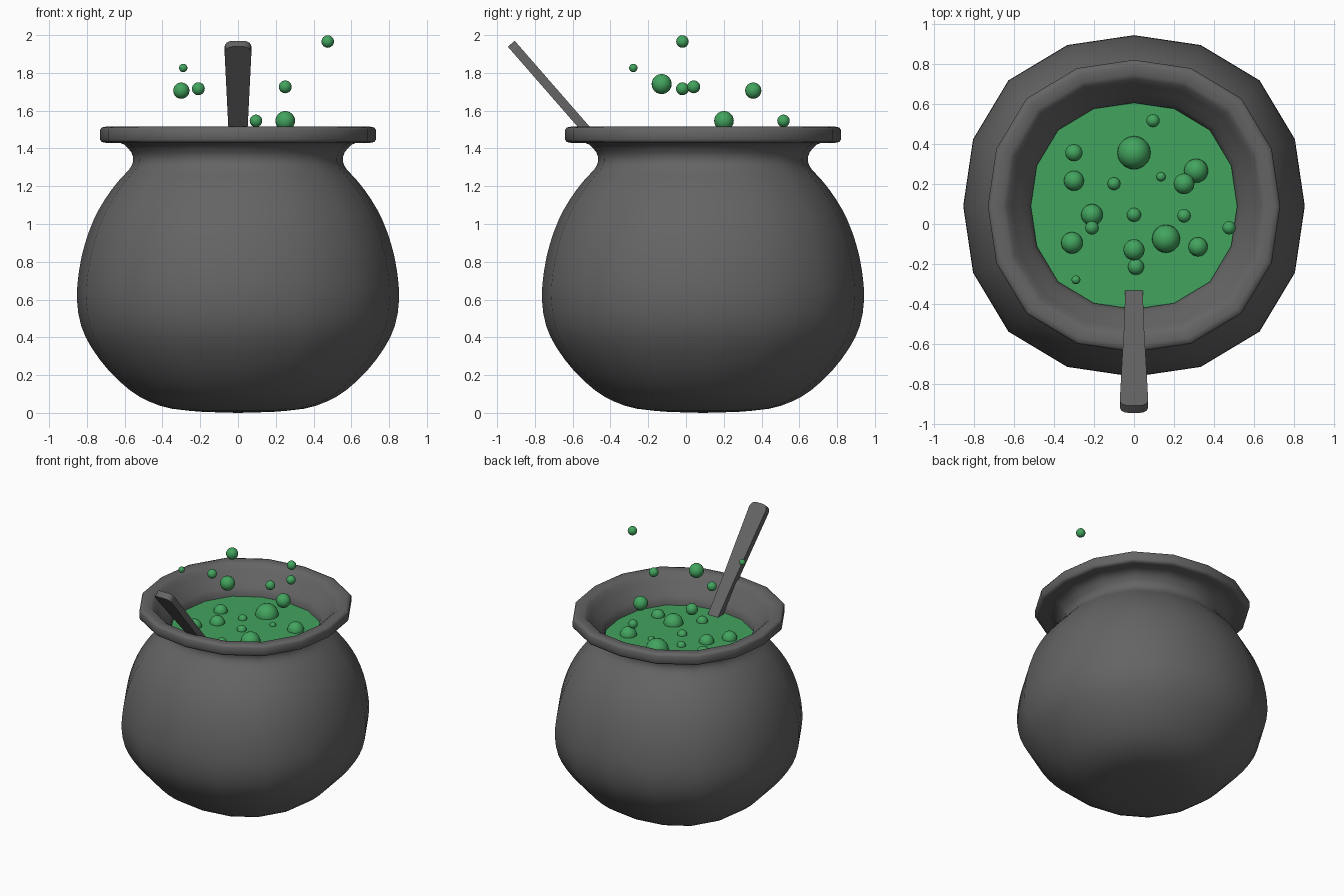
import bpy, bmesh, math
from mathutils import Vector

if "Cube" in bpy.data.objects:
    bpy.data.objects.remove(bpy.data.objects["Cube"])

CY = 0.09        # pot axis in y
LEVEL = 1.31     # liquid surface height
SIDES = 16


def material(name, rgb):
    m = bpy.data.materials.new(name)
    m.diffuse_color = (*rgb, 1)
    m.use_nodes = True
    m.node_tree.nodes["Principled BSDF"].inputs["Base Color"].default_value = m.diffuse_color
    return m


def finish(name, bm, mat, angle=40):
    bmesh.ops.recalc_face_normals(bm, faces=bm.faces)
    me = bpy.data.meshes.new(name)
    bm.to_mesh(me)
    bm.free()
    ob = bpy.data.objects.new(name, me)
    bpy.context.collection.objects.link(ob)
    me.materials.append(mat)
    bpy.ops.object.select_all(action='DESELECT')
    ob.select_set(True)
    bpy.context.view_layer.objects.active = ob
    bpy.ops.object.shade_smooth_by_angle(angle=math.radians(angle))
    return ob


def ring(bm, r, z):
    """16-sided ring, slightly fuller on the diagonals."""
    out = []
    for i in range(SIDES):
        a = math.tau * i / SIDES
        k = r * (1 + 0.02 * (1 - math.cos(4 * a)))
        out.append(bm.verts.new((k * math.cos(a), CY + k * math.sin(a), z)))
    return out


def refine(pts):
    """Insert a smooth midpoint between neighbouring profile points."""
    p = [Vector(q) for q in pts]
    out = [p[0]]
    for i in range(len(p) - 1):
        before, after = p[max(i - 1, 0)], p[min(i + 2, len(p) - 1)]
        out += [(9 * (p[i] + p[i + 1]) - before - after) / 16, p[i + 1]]
    return out


green = material("green_brew", (0.055, 0.37, 0.112))
iron = material("dark_iron", (0.128, 0.128, 0.128))

# Pot: outside wall, rolled rim, inside wall down to the liquid
belly = [(0.18, 0.005), (0.35, 0.022), (0.47, 0.06), (0.575, 0.122), (0.685, 0.225),
         (0.775, 0.345), (0.83, 0.46), (0.853, 0.6), (0.842, 0.75), (0.812, 0.89),
         (0.765, 1.02), (0.705, 1.13), (0.635, 1.225), (0.575, 1.29), (0.555, 1.335),
         (0.565, 1.38), (0.60, 1.42)]
rim = [(0.64, 1.435), (0.70, 1.43), (0.722, 1.434),
       (0.73, 1.447), (0.73, 1.498), (0.722, 1.511), (0.70, 1.515), (0.655, 1.513),
       (0.635, 1.50), (0.61, 1.465), (0.575, 1.42), (0.535, 1.37), (0.515, 1.335),
       (0.515, 1.28)]
bm = bmesh.new()
rings = [ring(bm, r, z) for r, z in refine(belly) + rim]
for a, b in zip(rings, rings[1:]):
    for i in range(SIDES):
        j = (i + 1) % SIDES
        bm.faces.new((a[i], a[j], b[j], b[i]))
base = bm.verts.new((0, CY, 0))
for i in range(SIDES):
    bm.faces.new((base, rings[0][(i + 1) % SIDES], rings[0][i]))
finish("cauldron", bm, iron, angle=60)

# Liquid surface
bm = bmesh.new()
bm.faces.new(ring(bm, 0.516, LEVEL))
finish("liquid", bm, green)

# Stirring paddle: tapered bar with a rounded grip end
d = Vector((0, 0.657, -0.753))          # down the handle
n = Vector((0, 0.753, 0.657))           # across its thickness
top = Vector((0, -0.907, 1.97))
outline = [(0.0, 0.03), (0.004, 0.047), (0.014, 0.061), (0.028, 0.068), (0.042, 0.071),
           (0.60, 0.05), (0.95, 0.042)]
outline += [(s, -w) for s, w in reversed(outline)]
bm = bmesh.new()
face = bm.faces.new([bm.verts.new(top + d * s + Vector((w, 0, 0))) for s, w in outline])
ext = bmesh.ops.extrude_face_region(bm, geom=[face])
bmesh.ops.translate(bm, vec=n * -0.048,
                    verts=[v for v in ext["geom"] if isinstance(v, bmesh.types.BMVert)])
finish("stirring_paddle", bm, iron)

# Bubbles sitting in the liquid (x, y, radius)
surface = [(0, .36, .083), (.31, .27, .06), (-.30, .22, .05), (-.10, .205, .032),
           (.135, .24, .023), (-.21, .05, .054), (0, .05, .035), (-.31, -.09, .054),
           (.16, -.07, .07), (.32, -.11, .048), (.01, -.21, .04)]
# Bubbles floating above (x, y, z, radius)
floating = [(.475, -.015, 1.97, .033), (-.29, -.275, 1.83, .022), (-.30, .36, 1.71, .043),
            (-.21, -.015, 1.72, .034), (.25, .045, 1.73, .034), (.095, .52, 1.55, .033),
            (.25, .205, 1.55, .052), (0, -.125, 1.745, .053)]
bubbles = [("surface_bubble", x, y, LEVEL, r) for x, y, r in surface]
bubbles += [("floating_bubble", x, y, z - 0.004, r) for x, y, z, r in floating]
for name, x, y, z, r in bubbles:
    bm = bmesh.new()
    bmesh.ops.create_uvsphere(bm, u_segments=20, v_segments=12, radius=r)
    bmesh.ops.translate(bm, vec=(x, y - 0.004, z), verts=bm.verts)
    finish(name, bm, green)
